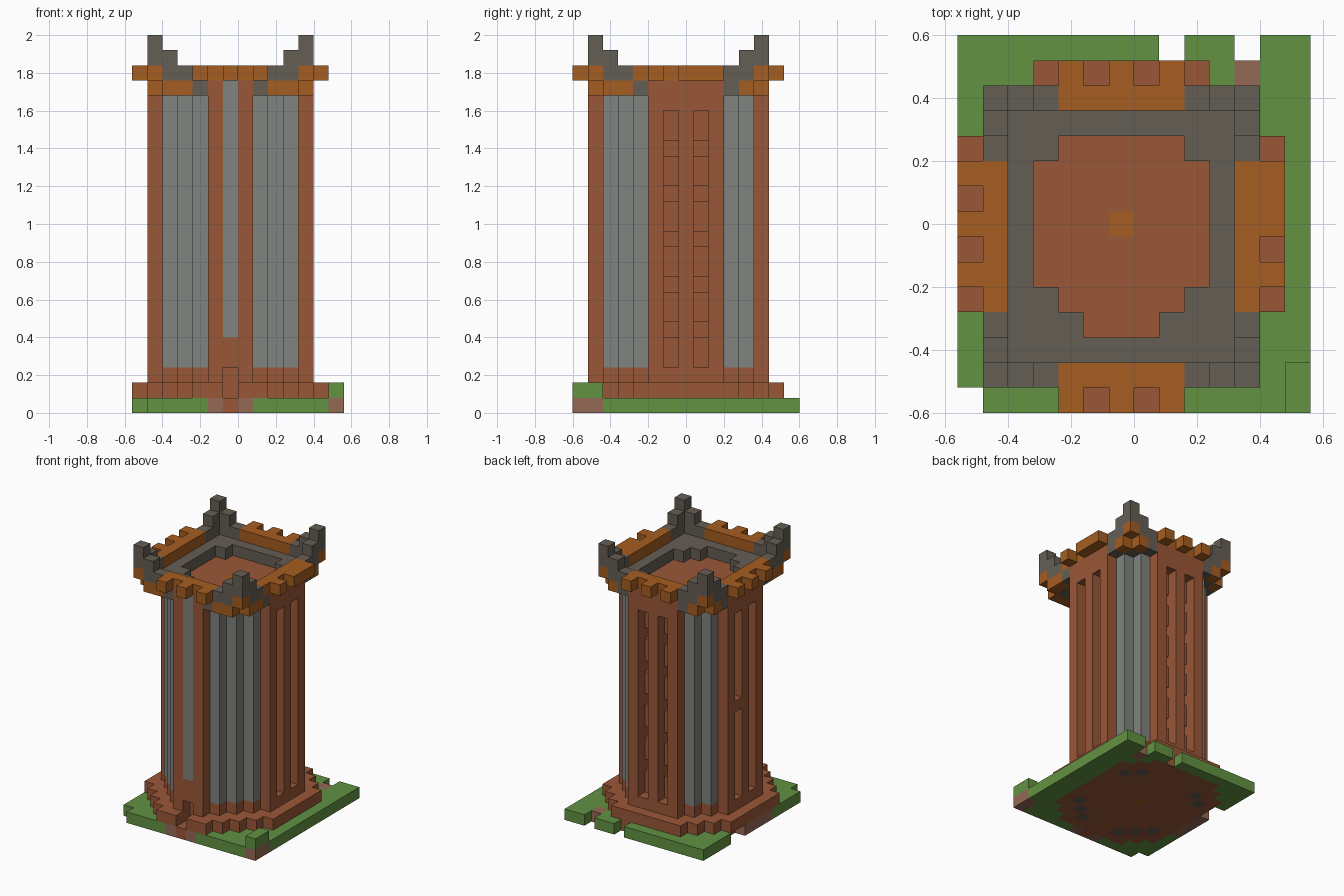
import bpy
import bmesh
from mathutils import Vector

cube = bpy.data.objects.get("Cube")
if cube:
    bpy.data.objects.remove(cube, do_unlink=True)

U = 0.08                              # edge of one block
ORIGIN = Vector((-0.56, -0.6, 0))
MID = 6                               # middle column of the tower


def material(name, rgb):
    lin = [((c / 255 + 0.055) / 1.055) ** 2.4 for c in rgb] + [1]
    m = bpy.data.materials.new(name)
    m.use_nodes = True
    m.diffuse_color = lin
    m.node_tree.nodes["Principled BSDF"].inputs["Base Color"].default_value = lin
    return m


MATS = {
    "brick": material("terracotta brick", (154, 87, 55)),
    "stone": material("light grey stone", (128, 131, 126)),
    "slate": material("dark grey stone", (101, 94, 84)),
    "orange": material("orange clay", (166, 93, 33)),
    "grass": material("grass green", (98, 146, 66)),
    "dirt": material("dirt brown", (148, 105, 85)),
}

blocks = {}                           # cell -> (part, colour)


def fill(part, colour, xs, ys, zs):
    for i in xs:
        for j in ys:
            for k in zs:
                blocks[i, j, k] = (part, colour)


def one(part, colour, i, j, *zs):
    fill(part, colour, [i], [j], zs)


def carve(i, j, zs):
    for k in zs:
        blocks.pop((i, j, k), None)


def row(half):
    return range(MID - half, MID + half + 1)


def wall_half(j):                     # half width of the octagonal tower
    return min(j, 5, 14 - j)


def base_half(j):                     # same outline grown by one block
    return min(j + 2, 6, 16 - j)


# Ground slab with chipped edges
fill("ground", "grass", range(14), range(15), [0])
for i, j in [(0, 0), (8, 14), (11, 14), (0, 9), (0, 10)]:
    carve(i, j, [0])
fill("ground_dirt", "dirt", [0], range(5, 9), [0])
one("ground_dirt", "dirt", 11, 13, 0)
fill("ground_dirt", "dirt", [13], [0, 1], [0])
fill("grass_mound", "grass", [13], [0, 1], [1])

# Foundation and stepped plinth
for j in range(14):
    fill("plinth", "brick", row(base_half(j)), [j], [1])
    if j:
        fill("foundation", "brick", row(min(base_half(j), 5)), [j], [0])

# Tower walls with stone on the stepped diagonals
for j in range(1, 13):
    half = wall_half(j)
    fill("wall", "brick", row(half), [j], range(2, 21))
    if j in (2, 3, 4, 10, 11):
        for i in (MID - half, MID + half):
            one("foundation", "slate", i, j, 0)
            fill("corner_stonework", "stone", [i], [j], range(3, 21))

# Tall recessed slots with small deeper openings
SLOT = range(3, 20)
OPENINGS = range(5, 18, 3)
for j in (6, 8):
    for outer, inner in ((1, 2), (11, 10)):
        carve(outer, j, SLOT)
        carve(inner, j, OPENINGS)
for i in (5, 7):
    carve(i, 12, SLOT)
    carve(i, 11, OPENINGS)
one("slot_ledge", "brick", 1, 8, 11)

# Corbel course and rim: both follow the rectangle around the tower
for i in range(1, 12):
    for j in range(1, 13):
        ends, sides = i in (1, 11), j in (1, 12)
        if not (ends or sides):
            if not (3 <= j <= 10 and abs(i - MID) <= min(j - 2, 3, 12 - j)):
                one("roof_walkway", "slate", i, j, 21)
            continue
        corner = ends and sides
        if not corner:
            past = abs(i - MID) - wall_half(j) if sides else max(5 - j, j - 9)
            if past <= 0:
                one("wall", "brick", i, j, 21)
            else:
                one("corbel", "slate" if past == 1 else "orange", i, j, 21)
        middle = (sides and abs(i - MID) <= 2) or (ends and 4 <= j <= 9)
        one("rim", "orange" if middle or corner else "slate", i, j, 22)

# Rising corner turrets
for i, di in ((1, 1), (11, -1)):
    for j, dj in ((1, 1), (12, -1)):
        one("turret", "slate", i, j, 23, 24)
        one("turret", "slate", i + di, j, 23)
        one("turret", "slate", i, j + dj, 23)

# Merlons
fill("merlon", "orange", (4, 6, 8), (0, 13), [22])
fill("merlon", "orange", (0, 12), (5, 7, 9), [22])
one("merlon", "orange", 12, 8, 22)

# Stone strip above the doorway, and the doorway with its step
fill("front_strip", "stone", [MID], [1], range(5, 22))
carve(MID, 0, [1])
carve(MID, 1, [1, 2])
one("door_step", "brick", MID, 0, 0)
fill("ground_dirt", "dirt", (5, 7), [0], [0])

# Clay inlays in the middle of roof and floor
one("centre_inlay", "orange", MID, 7, 0, 20)

# One mesh per part, keeping only the outer faces
AXES = [Vector(v) for v in ((1, 0, 0), (0, 1, 0), (0, 0, 1))]
names = list(MATS)
for part in sorted({p for p, c in blocks.values()}):
    bm = bmesh.new()
    used = []
    for cell, (p, colour) in blocks.items():
        if p != part:
            continue
        if colour not in used:
            used.append(colour)
        centre = Vector(cell) + Vector((0.5, 0.5, 0.5))
        for a in range(3):
            for sign in (1, -1):
                n = AXES[a] * sign
                if tuple(int(c + d) for c, d in zip(cell, n)) in blocks:
                    continue
                u = AXES[(a + 1) % 3] / 2
                v = AXES[(a + 2) % 3] / 2 * sign
                mid = centre + n / 2
                quad = (mid - u - v, mid + u - v, mid + u + v, mid - u + v)
                face = bm.faces.new([bm.verts.new(ORIGIN + q * U) for q in quad])
                face.material_index = used.index(colour)
    bmesh.ops.remove_doubles(bm, verts=bm.verts, dist=U / 100)
    mesh = bpy.data.meshes.new(part)
    bm.to_mesh(mesh)
    bm.free()
    for colour in used:
        mesh.materials.append(MATS[colour])
    bpy.context.collection.objects.link(bpy.data.objects.new(part, mesh))
